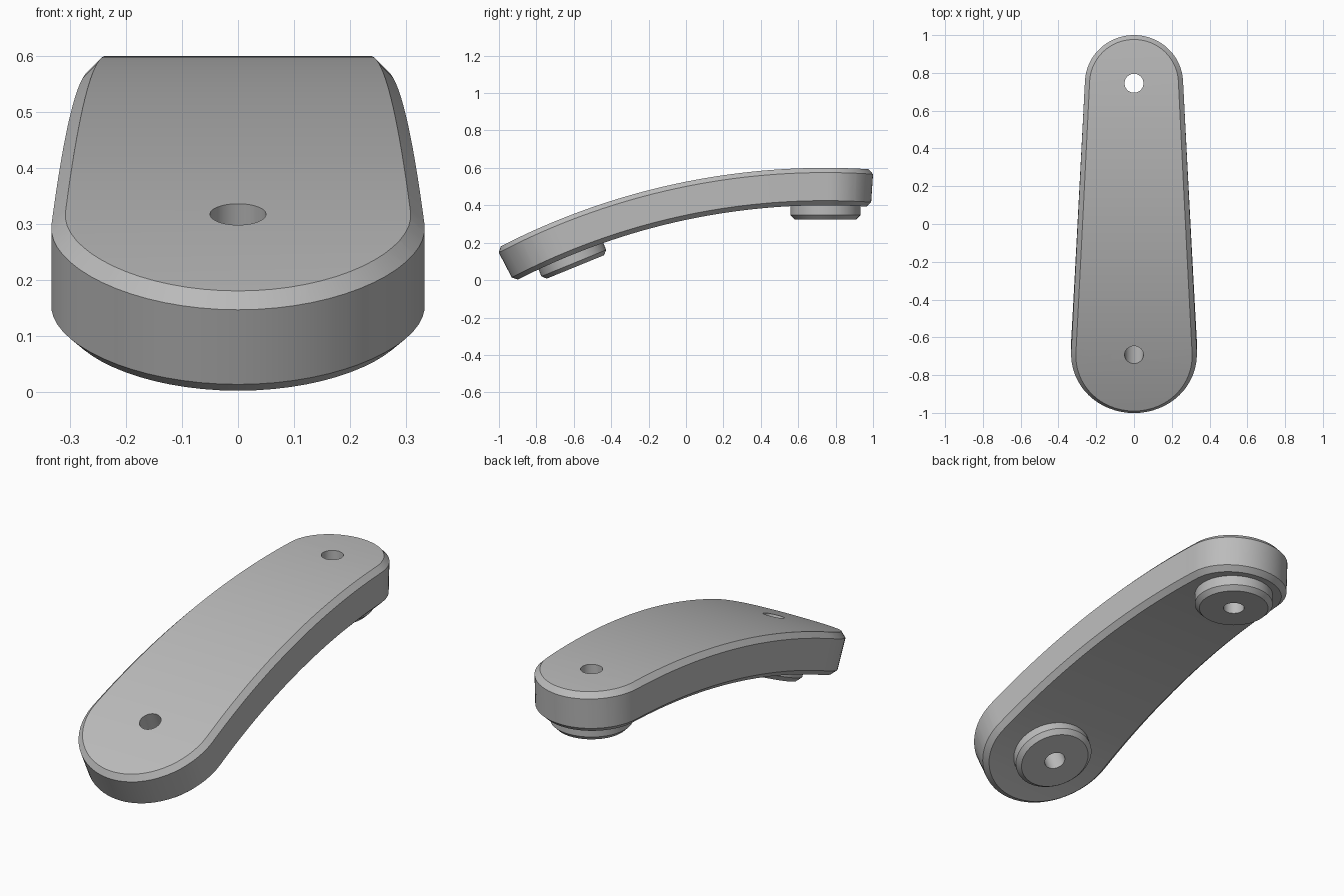
import bpy, bmesh, math
from mathutils import Vector

cube = bpy.data.objects.get("Cube")
if cube:
    bpy.data.objects.remove(cube)

RADIUS = 3.8                       # bend radius of the top surface
PIVOT = Vector((0, 0.745, 0.6 - RADIUS))
THICK, CHAMFER = 0.2, 0.025
FRONT_S, FRONT_ANGLE = 1.48, 0.388
HOLE = 0.05

grey = bpy.data.materials.new("satin grey")
grey.use_nodes = True
colour = (0.5, 0.5, 0.5, 1)
grey.diffuse_color = colour
grey.node_tree.nodes["Principled BSDF"].inputs["Base Color"].default_value = colour


def make_object(name, bm):
    bmesh.ops.recalc_face_normals(bm, faces=bm.faces)
    mesh = bpy.data.meshes.new(name)
    bm.to_mesh(mesh)
    bm.free()
    mesh.materials.append(grey)
    obj = bpy.data.objects.new(name, mesh)
    bpy.context.collection.objects.link(obj)
    return obj


def activate(obj):
    bpy.ops.object.select_all(action='DESELECT')
    obj.select_set(True)
    bpy.context.view_layer.objects.active = obj


def smooth(obj):
    activate(obj)
    bpy.ops.object.shade_smooth_by_angle(angle=math.radians(30))


def outline(inset, steps=32):
    """Tapered capsule: wide front end, narrow back end."""
    points = []
    lean = 0.05
    for centre, wide, long, start, sweep in (
            (0, 0.26, 0.257, lean, math.pi - 2 * lean),
            (-FRONT_S, 0.333, 0.347, math.pi - lean, math.pi + 2 * lean)):
        for i in range(steps + 1):
            a = start + sweep * i / steps
            points.append(((wide - inset) * math.cos(a),
                           centre + (long - inset) * math.sin(a)))
    return points


def bridge(bm, loops, closed=False):
    pairs = zip(loops, loops[1:] + loops[:1]) if closed else zip(loops, loops[1:])
    for a, b in pairs:
        for i in range(len(a)):
            j = (i + 1) % len(a)
            bm.faces.new((a[i], a[j], b[j], b[i]))


# Arm: chamfered flat slab, sliced across and bent around the pivot
bm = bmesh.new()
loops = []
for inset, depth in ((CHAMFER, 0), (0, CHAMFER),
                     (0, THICK - CHAMFER), (CHAMFER, THICK)):
    loops.append([bm.verts.new((x, y, -depth)) for x, y in outline(inset)])
bridge(bm, loops)
bm.faces.new(loops[0])
bm.faces.new(loops[-1])
for i in range(44):
    bmesh.ops.bisect_plane(bm, geom=bm.verts[:] + bm.edges[:] + bm.faces[:],
                           plane_co=(0, 0.213 - 0.0463 * i, 0), plane_no=(0, 1, 0))
for v in bm.verts:
    angle, r = -v.co.y / RADIUS, RADIUS + v.co.z
    v.co = PIVOT + Vector((v.co.x, -r * math.sin(angle), r * math.cos(angle)))
arm = make_object("curved_arm", bm)


def ring(name, profile, angle, steps=64):
    """Closed profile of (radius, height) turned about a radial axis of the bend."""
    bm = bmesh.new()
    loops = [[bm.verts.new((rho * math.cos(math.tau * i / steps),
                            rho * math.sin(math.tau * i / steps), h))
              for i in range(steps)] for rho, h in profile]
    bridge(bm, loops, closed=True)
    obj = make_object(name, bm)
    obj.location = PIVOT
    obj.rotation_euler = (angle, 0, 0)
    return obj


for side, angle in (("back", 0), ("front", FRONT_ANGLE)):
    # Through hole in the arm
    bm = bmesh.new()
    bmesh.ops.create_cone(bm, cap_ends=True, segments=64,
                          radius1=HOLE, radius2=HOLE, depth=0.5)
    bmesh.ops.translate(bm, verts=bm.verts, vec=(0, 0, RADIUS - THICK / 2))
    cutter = make_object(side + "_hole_cutter", bm)
    cutter.location = PIVOT
    cutter.rotation_euler = (angle, 0, 0)
    cutter.hide_render = True
    bpy.context.view_layer.update()
    cut = arm.modifiers.new("hole", 'BOOLEAN')
    cut.operation, cut.solver, cut.object = 'DIFFERENCE', 'EXACT', cutter
    activate(arm)
    bpy.ops.object.modifier_apply(modifier=cut.name)
    bpy.data.objects.remove(cutter)

    # Chamfered boss under the hole
    top = RADIUS - THICK + 0.007
    bottom = RADIUS - (0.275 if side == "back" else 0.267)
    smooth(ring(side + "_boss",
                [(HOLE, top), (0.187, top), (0.187, bottom + 0.022),
                 (0.165, bottom), (HOLE, bottom)], angle))

smooth(arm)
